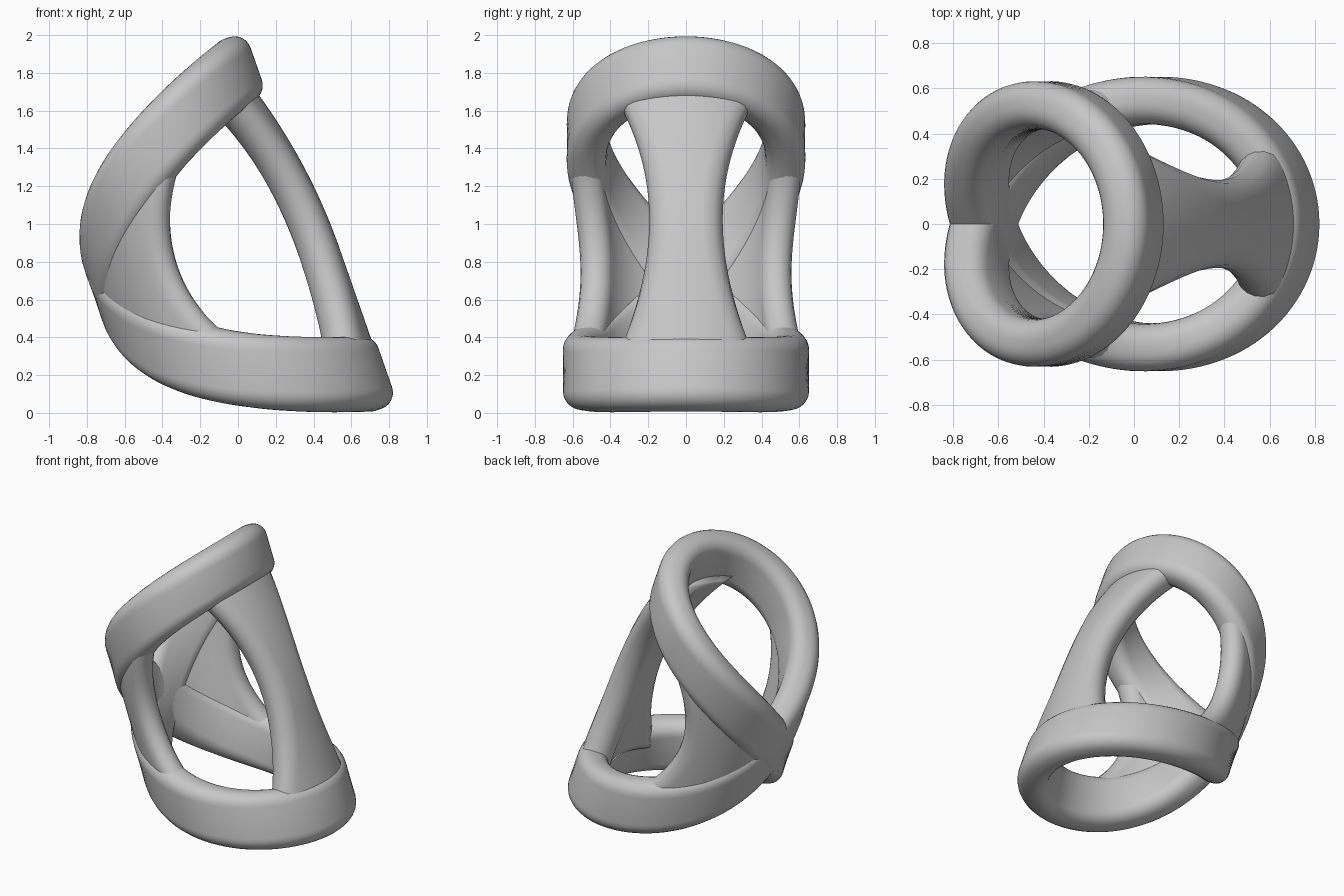
import bpy, bmesh
from math import pi, sin, cos, sqrt
from mathutils import Vector

if "Cube" in bpy.data.objects:
    bpy.data.objects.remove(bpy.data.objects["Cube"])

grey = bpy.data.materials.new("plain grey")
grey.use_nodes = True
colour = (0.57, 0.57, 0.57, 1)
grey.diffuse_color = colour
grey.node_tree.nodes["Principled BSDF"].inputs["Base Color"].default_value = colour

# Leaning tube frame: U across, V sideways, K along the tube
K = Vector((-0.33, 0, 0.944)).normalized()
V = Vector((0, 1, 0))
U = V.cross(K)


def at(u, v, h):
    return U * u + V * v + K * h


def rounded_rect(wide, thick, r, steps=6):
    pts = []
    for q, (sx, sy) in enumerate(((1, 1), (-1, 1), (-1, -1), (1, -1))):
        for i in range(steps + 1):
            a = (q + i / steps) * pi / 2
            pts.append((sx * (wide / 2 - r) + r * cos(a), sy * (thick / 2 - r) + r * sin(a)))
    return pts


def loft(name, rings, closed):
    bm = bmesh.new()
    rows = [[bm.verts.new(p) for p in ring] for ring in rings]
    count = len(rows[0])
    for i in range(len(rows) if closed else len(rows) - 1):
        a, b = rows[i], rows[(i + 1) % len(rows)]
        for j in range(count):
            k = (j + 1) % count
            bm.faces.new((a[j], a[k], b[k], b[j]))
    if not closed:
        bm.faces.new(rows[0])
        bm.faces.new(rows[-1])
    bmesh.ops.recalc_face_normals(bm, faces=bm.faces)
    mesh = bpy.data.meshes.new(name)
    bm.to_mesh(mesh)
    bm.free()
    mesh.materials.append(grey)
    mesh.shade_smooth()
    obj = bpy.data.objects.new(name, mesh)
    bpy.context.collection.objects.link(obj)
    return obj


# Crossing band: one closed figure-of-eight with an upper and a lower loop
def path(t):
    t %= 2
    f = (t % 1) * 2 - 1
    a = f * pi
    if t < 1:
        return at(0.093 + 0.503 * cos(a), 0.525 * sin(a), 1.713 - 0.883 * f * f)
    return at(0.15 + 0.56 * cos(a), 0.545 * sin(a), -0.03 + 0.86 * f * f)


rings = []
for i in range(240):
    t = i / 120
    f = (t % 1) * 2 - 1
    p = path(t)
    tangent = (path(t + 0.002) - path(t - 0.002)).normalized()
    out = tangent.cross(K).normalized()
    side = out.cross(tangent)
    width = 0.36 if t < 1 else 0.36 + 0.04 * (1 - f * f)
    rings.append([p + side * w + out * d for w, d in rounded_rect(width, 0.21, 0.09)])
loft("crossing_band", rings, True)


# Curved strut wall: an arc of the tube with rounded edges at every level
def wall_ring(h, centre, radius, start, end, thick):
    ring = []
    mid, half = (start + end) / 2, (end - start) / 2
    r = thick / 2
    body = max(half - r / radius, 0.01)
    steps = 14
    outline = [(body * (1 - 2 * i / steps), r) for i in range(steps + 1)]
    outline += [(-body - r / radius * sin(pi * i / 8), r * cos(pi * i / 8)) for i in range(1, 8)]
    outline += [(-body * (1 - 2 * i / steps), -r) for i in range(steps + 1)]
    outline += [(body + r / radius * sin(pi * i / 8), -r * cos(pi * i / 8)) for i in range(1, 8)]
    for a, d in outline:
        q = radius + d
        ring.append(at(centre + q * cos(mid + a), q * sin(mid + a), h))
    return ring


# Connecting strut: bowed and waisted
rings = []
for i in range(41):
    h = 0.06 + 1.54 * i / 40
    f = (h - 0.84) / 0.7
    u = 0.69 - 0.15 * max(0, (h - 0.65) / 0.95) ** 2
    half_width = 0.21 + 0.17 * f * f
    rings.append(wall_ring(h, u - 0.55, 0.55, -half_width / 0.6, half_width / 0.6, 0.21))
loft("connecting_strut", rings, False)

# Side webs filling the narrow ends of the openings
for name, sign in (("left_web", 1), ("right_web", -1)):
    rings = []
    for i in range(41):
        h = 0.24 + 1.18 * i / 40
        reach = sqrt((1.713 - h) / 0.883) if h > 0.83 else sqrt((h + 0.03) / 0.86)
        start = pi / 2 + 0.31 * (1 - ((h - 0.83) / 0.47) ** 2)
        end = max(reach * pi, start + 0.3)
        if sign < 0:
            start, end = -end, -start
        rings.append(wall_ring(h, 0.112, 0.53, start, end, 0.17))
    loft(name, rings, False)
